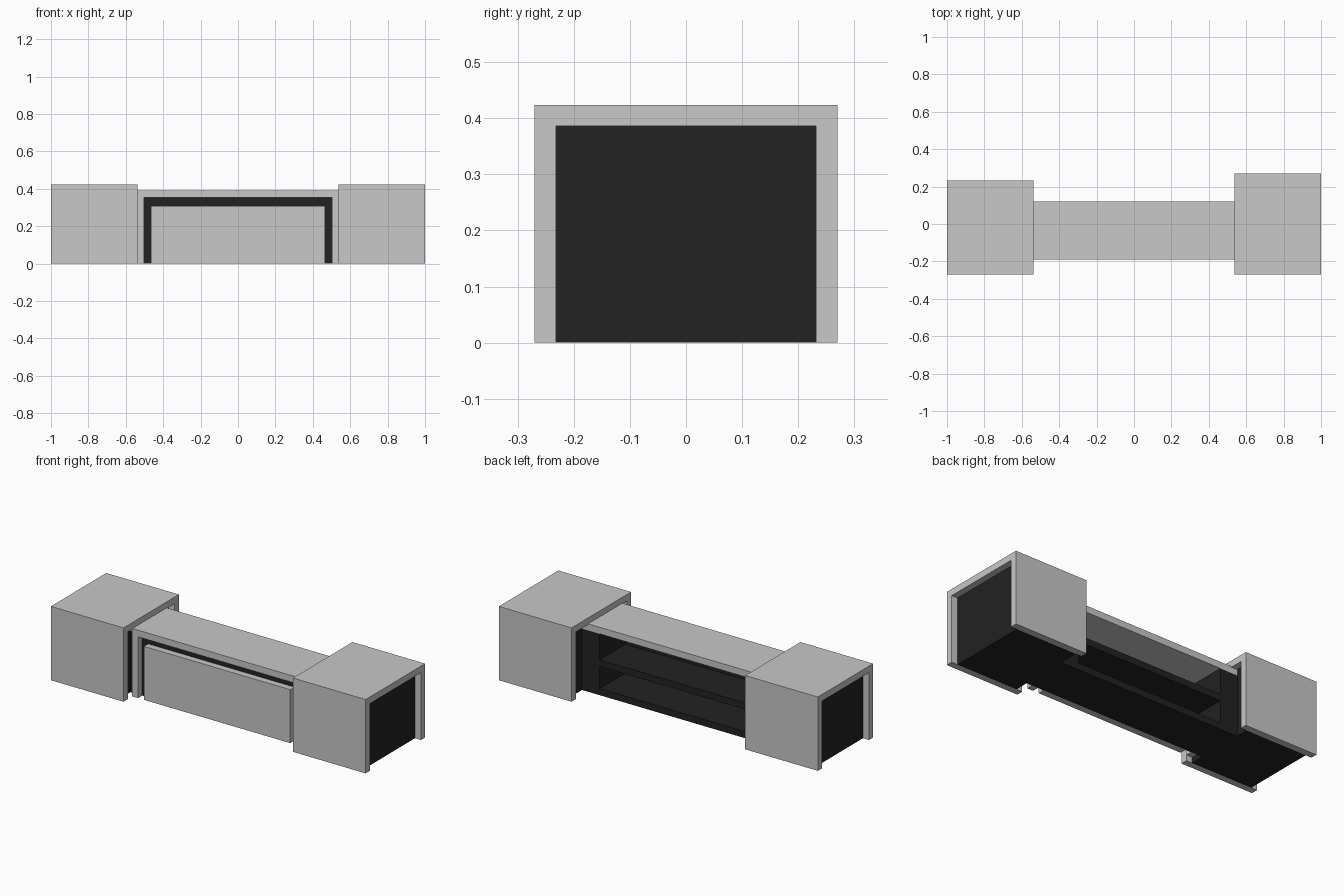
import bpy, bmesh

if "Cube" in bpy.data.objects:
    bpy.data.objects.remove(bpy.data.objects["Cube"])


def material(name, value):
    m = bpy.data.materials.new(name)
    m.diffuse_color = (value, value, value, 1)
    m.use_nodes = True
    m.node_tree.nodes["Principled BSDF"].inputs["Base Color"].default_value = m.diffuse_color
    return m


GREY = material("light_grey", 0.58)
DARK = material("near_black", 0.016)


def finish(name, bm, mat):
    bmesh.ops.recalc_face_normals(bm, faces=bm.faces)
    me = bpy.data.meshes.new(name)
    bm.to_mesh(me)
    bm.free()
    me.materials.append(mat)
    ob = bpy.data.objects.new(name, me)
    bpy.context.collection.objects.link(ob)
    return ob


def box(name, x, y, z, mat):
    """Box from (min, max) pairs."""
    bm = bmesh.new()
    bmesh.ops.create_cube(bm, size=1)
    for v in bm.verts:
        v.co = [lo if c < 0 else hi for c, (lo, hi) in zip(v.co, (x, y, z))]
    return finish(name, bm, mat)


def arch(name, axis, span, depth, height, t, mat):
    """Upside-down U profile over span, extruded through depth along axis."""
    a, b = span
    profile = [(a, 0), (a, height), (b, height), (b, 0),
               (b - t, 0), (b - t, height - t), (a + t, height - t), (a + t, 0)]
    bm = bmesh.new()
    place = (lambda u, d, z: (d, u, z)) if axis == "x" else (lambda u, d, z: (u, d, z))
    face = bm.faces.new([bm.verts.new(place(u, depth[0], z)) for u, z in profile])
    ext = bmesh.ops.extrude_face_region(bm, geom=[face])
    move = place(0, depth[1] - depth[0], 0)
    bmesh.ops.translate(bm, vec=move,
                        verts=[g for g in ext["geom"] if isinstance(g, bmesh.types.BMVert)])
    return finish(name, bm, mat)


T = 0.038      # panel thickness

# End cabinets: grey shell wrapped around a recessed dark body
for side, x0, x1, back in (("left", -1.0, -0.538, 0.232), ("right", 0.538, 1.0, 0.27)):
    arch(side + "_cabinet_shell", "x", (-0.27, back), (x0, x1), 0.424, T, GREY)
    box(side + "_cabinet_body", (x0 + T, x1 - T), (-0.27 + T, back - T), (0, 0.424 - T), DARK)

# Middle section: front frame, top board and door
arch("middle_front_frame", "y", (-0.54, 0.54), (-0.19, -0.152), 0.39, T, GREY)
box("middle_top", (-0.576, 0.576), (-0.152, 0.12), (0.352, 0.39), GREY)
box("middle_door", (-0.465, 0.465), (-0.19, -0.152), (0, 0.307), GREY)

# Dark inner carcass, open at the back
box("carcass_front", (-0.576, 0.576), (-0.152, -0.114), (0, 0.352), DARK)
for side, s in (("left", -1), ("right", 1)):
    box("carcass_" + side + "_side", sorted((s * 0.465, s * 0.576)), (-0.114, 0.12), (0, 0.352), DARK)
for name, z in (("carcass_bottom", 0), ("carcass_shelf", 0.165)):
    box(name, (-0.465, 0.465), (-0.114, 0.12), (z, z + T), DARK)
